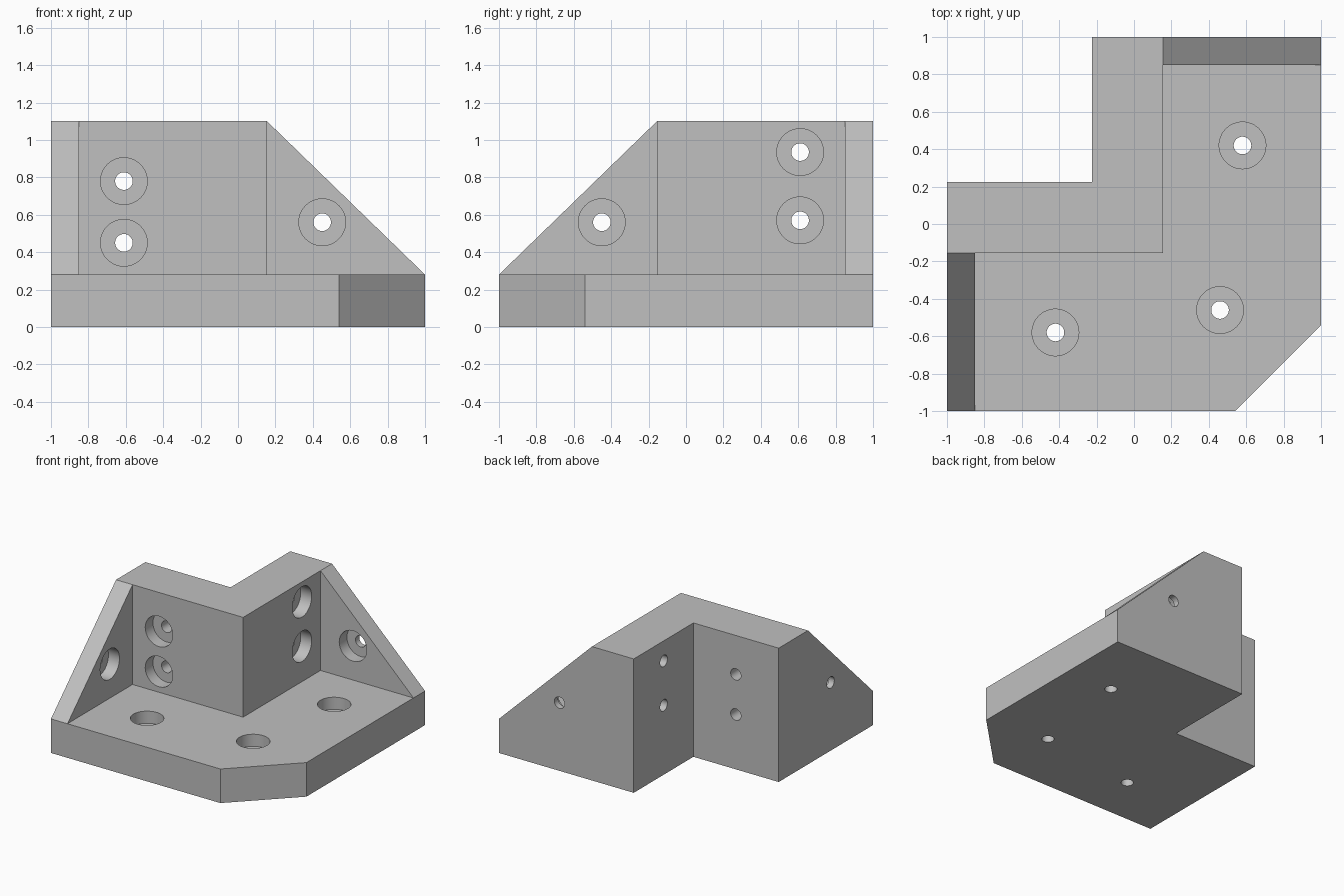
import bpy, bmesh, math
from mathutils import Vector

cube = bpy.data.objects.get("Cube")
if cube:
    bpy.data.objects.remove(cube, do_unlink=True)

BASE_Z, TOP_Z = 0.28, 1.10       # plate top, wall top
OUT, INN = 0.155, 0.225          # front and back faces of the corner wall
RIB = 0.85                       # inner face of the side ribs
BORE_R, HOLE_R, BORE_D = 0.125, 0.047, 0.10

grey = bpy.data.materials.new("machined grey")
grey.use_nodes = True
grey.diffuse_color = (0.53, 0.53, 0.53, 1)
grey.node_tree.nodes["Principled BSDF"].inputs["Base Color"].default_value = (0.53, 0.53, 0.53, 1)


def make_object(name, bm):
    bmesh.ops.recalc_face_normals(bm, faces=bm.faces)
    mesh = bpy.data.meshes.new(name)
    bm.to_mesh(mesh)
    bm.free()
    mesh.materials.append(grey)
    ob = bpy.data.objects.new(name, mesh)
    bpy.context.collection.objects.link(ob)
    return ob


def prism(name, points, offset):
    """Solid made by pushing a flat outline along an offset."""
    bm = bmesh.new()
    face = bm.faces.new([bm.verts.new(p) for p in points])
    ext = bmesh.ops.extrude_face_region(bm, geom=[face], use_keep_orig=True)
    bmesh.ops.translate(bm, vec=offset, verts=[v for v in ext["geom"] if isinstance(v, bmesh.types.BMVert)])
    return make_object(name, bm)


def add_drill(bm, pos, outward, depth, sides=48):
    """Stepped cutter: wide counterbore, then a narrow through hole."""
    rot = Vector(outward).to_track_quat('Z', 'Y')
    steps = [(BORE_R, 0.02), (BORE_R, -BORE_D), (HOLE_R, -BORE_D), (HOLE_R, -depth - 0.02)]
    rings = []
    for r, h in steps:
        angles = [2 * math.pi * i / sides for i in range(sides)]
        rings.append([bm.verts.new(Vector(pos) + rot @ Vector((r * math.cos(a), r * math.sin(a), h)))
                      for a in angles])
    for a, b in zip(rings, rings[1:]):
        for i in range(sides):
            j = (i + 1) % sides
            bm.faces.new((a[i], a[j], b[j], b[i]))
    bm.faces.new(rings[0])
    bm.faces.new(rings[-1][::-1])


def combine(target, tool, operation):
    mod = target.modifiers.new(operation, 'BOOLEAN')
    mod.operation, mod.solver, mod.object = operation, 'EXACT', tool
    bpy.context.view_layer.objects.active = target
    bpy.ops.object.modifier_apply(modifier=mod.name)
    bpy.data.objects.remove(tool, do_unlink=True)


# Base plate with one clipped corner and a square notch
back = [(-INN, 1, 0), (-INN, INN, 0), (-1, INN, 0)]
bracket = prism("corner_bracket",
                [(-1, -1, 0), (0.54, -1, 0), (1, -0.54, 0), (1, 1, 0)] + back, (0, 0, BASE_Z))

# L-shaped corner wall
wall = prism("corner_wall", [(-1, -OUT, 0), (OUT, -OUT, 0), (OUT, 1, 0)] + back, (0, 0, TOP_Z))

# Sloped ribs closing both ends of the wall
slope = [(1, 0), (OUT, 0), (OUT, TOP_Z), (1, BASE_Z)]
right_rib = prism("right_rib", [(-1, -d, z) for d, z in slope], (1 - RIB, 0, 0))
back_rib = prism("back_rib", [(d, 1, z) for d, z in slope], (0, RIB - 1, 0))
for part in (wall, right_rib, back_rib):
    combine(bracket, part, 'UNION')

# Counterbored screw holes
drills = bmesh.new()
for x, y in [(0.58, 0.42), (0.46, -0.46), (-0.42, -0.58)]:
    add_drill(drills, (x, y, BASE_Z), (0, 0, 1), BASE_Z)
for z in (0.45, 0.78):
    add_drill(drills, (-0.61, -OUT, z), (0, -1, 0), OUT + INN)
for z in (0.57, 0.935):
    add_drill(drills, (OUT, 0.61, z), (1, 0, 0), OUT + INN)
add_drill(drills, (0.45, RIB, 0.56), (0, -1, 0), 1 - RIB)
add_drill(drills, (-RIB, -0.45, 0.56), (1, 0, 0), 1 - RIB)
cutter = make_object("hole_cutters", drills)
cutter.hide_render = True
combine(bracket, cutter, 'DIFFERENCE')

# Smooth hole walls, crisp edges
bpy.ops.object.select_all(action='DESELECT')
bracket.select_set(True)
bpy.context.view_layer.objects.active = bracket
bpy.ops.object.shade_smooth_by_angle(angle=math.radians(25))
